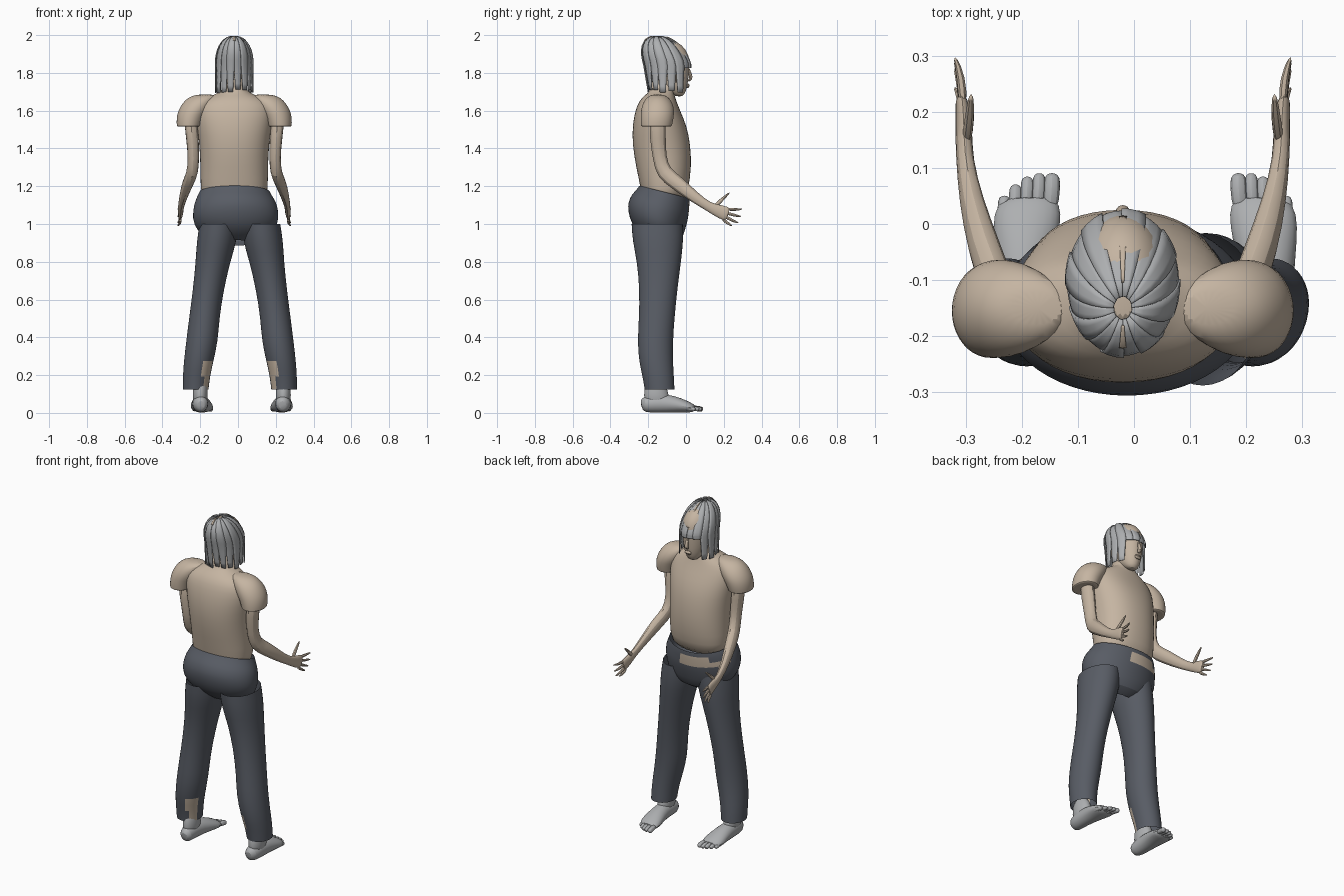
import bpy
import bmesh
import math
import random
from mathutils import Vector

random.seed(4)
cube = bpy.data.objects.get("Cube")
if cube:
    bpy.data.objects.remove(cube)


def material(name, colour):
    mat = bpy.data.materials.new(name)
    mat.use_nodes = True
    mat.diffuse_color = (*colour, 1)
    mat.node_tree.nodes["Principled BSDF"].inputs["Base Color"].default_value = (*colour, 1)
    return mat


SKIN = material("warm skin", (.56, .46, .36))
GREY = material("pale grey", (.42, .43, .44))
CLOTH = material("slate cloth", (.098, .108, .13))
BODY_AXIS, LEG_AXIS, FOOT_AXIS = -.02, .01, .02
SIDES = (("left", 1), ("right", -1))


def skin_rings(name, rings, mats, smooth=1, caps=True, rule=None):
    """Bridge rings of points into one surface."""
    bm = bmesh.new()
    loops = [[bm.verts.new(p) for p in ring] for ring in rings]
    count = len(loops[0])
    for low, high in zip(loops, loops[1:]):
        for k in range(count):
            n = (k + 1) % count
            bm.faces.new((low[k], low[n], high[n], high[k]))
    if caps:
        bm.faces.new(loops[0])
        bm.faces.new(loops[-1])
    bmesh.ops.recalc_face_normals(bm, faces=bm.faces)
    if rule:
        for face in bm.faces:
            face.material_index = int(rule(face.calc_center_median()))
    return finish(name, bm, mats, smooth)


def finish(name, bm, mats, smooth):
    mesh = bpy.data.meshes.new(name)
    bm.to_mesh(mesh)
    bm.free()
    for mat in mats:
        mesh.materials.append(mat)
    obj = bpy.data.objects.new(name, mesh)
    bpy.context.collection.objects.link(obj)
    if smooth:
        mod = obj.modifiers.new("rounding", "SUBSURF")
        mod.levels = mod.render_levels = smooth
    bpy.ops.object.select_all(action="DESELECT")
    obj.select_set(True)
    bpy.context.view_layer.objects.active = obj
    bpy.ops.object.shade_smooth_by_angle(angle=math.radians(40))
    return obj


def circle(sides, power=1):
    for k in range(sides):
        a = math.tau * k / sides
        c, s = math.cos(a), math.sin(a)
        yield math.copysign(abs(c) ** power, c), math.copysign(abs(s) ** power, s)


def loft(name, data, mats, axis=0, side=1, power=1, tilt=0, sides=20, **options):
    """Stack level rings, each given in hundredths as x low, x high, y low, y high, z."""
    rings = []
    for row in data:
        xa, xb, ya, yb, z = (v / 100 for v in row)
        rings.append([(axis + side * ((xa + xb) / 2 + c * (xb - xa) / 2),
                       (ya + yb) / 2 + s * (yb - ya) / 2,
                       z + tilt * s * (yb - ya) / 2) for c, s in circle(sides, power)])
    return skin_rings(name, rings, mats, **options)


def tube(name, data, mat, axis, side=1, sides=8, smooth=1, floor=0):
    """Sweep an oval along a path given in hundredths as x, y, z, half width, half depth."""
    path = [Vector(row[:3]) / 100 for row in data]
    rings = []
    for i, (p, row) in enumerate(zip(path, data)):
        tangent = path[min(i + 1, len(path) - 1)] - path[max(i - 1, 0)]
        across = tangent.normalized().cross(Vector((1, 0, 0))).normalized()
        ring = []
        for c, s in circle(sides):
            q = p + Vector((c * row[3] / 100, 0, 0)) + across * s * row[4] / 100
            ring.append((axis + side * q.x, q.y, max(q.z, floor)))
        rings.append(ring)
    return skin_rings(name, rings, [mat], smooth)


# Shirt body and neck
loft("shirt_body", [
    (-17, 17, -23, -1, 110), (-18, 18, -24, 1.5, 119), (-18, 18, -26.5, 3, 130),
    (-18.5, 18.5, -28.5, 2.5, 142), (-20, 20, -28.5, .5, 152), (-20.5, 20.5, -27, -3, 160),
    (-18, 18, -25, -5, 165), (-12, 12, -22, -6, 168), (-7, 7, -19.5, -6.5, 170),
    (-5, 5, -18, -5, 174), (-5, 5, -17, -5, 182)],
    [SKIN], BODY_AXIS, power=.9, sides=24)

# Head, nose and lips
loft("head", [
    (-2, 2, -5, -2, 167.5), (-4, 4, -9, -.5, 169), (-6, 6, -15, 1, 173),
    (-7.5, 7.5, -19, 1.5, 179), (-8, 8, -20, 2, 185), (-8, 8, -20, 1.5, 190),
    (-6, 6, -19, -2, 195), (-3, 3, -17, -7, 197.5)], [SKIN], BODY_AXIS)
tube("nose", [(0, 1, 183, .7, .7), (0, 2.3, 179, 1, 1), (0, 2.8, 177, 1.5, 1.1),
              (0, 1, 175.5, 1, .6)], SKIN, BODY_AXIS)
tube("lips", [(0, .6, 174.3, 2, .8), (0, 1.5, 173.2, 2.6, .9), (0, .3, 172, 1.8, .8)],
     SKIN, BODY_AXIS)


# Hair: hanging strands swept over the skull
def strand(name, phi, half, bottom, mat, scale=1.0, start=.05, stop=1.0, tip=.5):
    bm = bmesh.new()
    rows = []
    steps = 12
    for i in range(steps + 1):
        t = start + (stop - start) * i / steps
        theta = min(t / .65, 1) * math.pi / 2
        drop = max(t - .65, 0) / .35
        width = half * (1 - (1 - tip) * drop)
        row = []
        for k in (-1, -.33, .33, 1):
            a = phi + k * width
            r = scale * math.sin(theta) ** .85
            back = .025 * drop * max(-math.sin(a), 0)
            y = -.1 - .05 * math.cos(theta) + (.128 * r - back) * math.sin(a)
            z = 1.85 + .147 * scale * math.cos(theta) - drop * (1.85 - bottom)
            row.append(bm.verts.new((BODY_AXIS + .103 * r * math.cos(a), y, z)))
        rows.append(row)
    for a, b in zip(rows, rows[1:]):
        for k in range(3):
            bm.faces.new((a[k], b[k], b[k + 1], a[k + 1]))
    obj = finish(name, bm, [mat], 0)
    solid = obj.modifiers.new("thickness", "SOLIDIFY")
    solid.thickness = .005


STRANDS = 16
for i in range(STRANDS):
    phi = math.pi / 2 + math.tau * (i + .5) / STRANDS
    fringe = math.sin(phi) > .75
    bottom = 1.825 if fringe else 1.69 + random.uniform(0, .025)
    strand("hair_strand", phi, 1.12 * math.pi / STRANDS, bottom, GREY,
           1 if i % 2 else .97, tip=.9 if fringe else .6)
strand("front_parting", math.pi / 2, .07, 1.8, SKIN, 1.015, .12, .55)
strand("back_parting", -math.pi / 2, .1, 1.8, SKIN, 1.015, .08, .25)

# Sleeves, arms and hands
for label, side in SIDES:
    loft(label + "_sleeve", [
        (18, 30, -23, -8, 152), (17.5, 30.5, -24, -7.5, 151), (16, 30.7, -24, -6.5, 156),
        (13, 29.8, -24, -6, 160), (11, 27.5, -23, -7, 164), (9, 24.5, -21, -9, 167),
        (10, 20, -18, -12, 168.7)], [SKIN], BODY_AXIS, side)
    tube(label + "_arm", [
        (23.5, -15, 158, 4, 5), (22, -15, 145, 3.7, 4.6), (21.5, -14, 135, 3.2, 4),
        (22, -12, 127, 3.4, 4.6), (24.5, -5, 122, 3.4, 4.4), (27, 4, 114.5, 2.4, 3.3),
        (28.3, 12, 109, 1.6, 2.5), (28.3, 17, 107, 1.7, 3.7), (28.6, 21, 105.5, 1.4, 4.2),
        (28.8, 22.5, 105, 1, 3.6)], SKIN, BODY_AXIS, side)
    # Fingers fan out from the palm, then the thumb
    for n, (y, z) in enumerate([(30, 108), (29.5, 104), (28, 100.5), (24.5, 99)]):
        base = Vector((28.5, 21 - n * .6, 108 - n * 1.8))
        end = Vector((30, y, z))
        mid = base.lerp(end, .55) + Vector((-.6, .3, -.5))
        tube(label + "_finger", [(*base, 1, 1.1), (*mid, .9, .95), (*end, .4, .4)],
             SKIN, BODY_AXIS, side, sides=6)
    tube(label + "_thumb", [(28, 14, 108, 1.1, 1.5), (27.3, 18.5, 112.5, 1.1, 1.2),
                            (27, 23.5, 117, .5, .5)], SKIN, BODY_AXIS, side, sides=6)

# Trouser seat with a bare strip across the front of the waist
loft("trouser_seat", [
    (-9, 7, -20, -8, 90), (-19, 17, -27, -2.5, 93.5), (-24, 21.5, -30.3, -.5, 100),
    (-24, 21.5, -31, 1, 106), (-23.5, 21, -30, 1.5, 109), (-23, 20.2, -29, 1.7, 111.5),
    (-21.5, 18, -26, 2, 115), (-20.5, 17, -24.8, 1.8, 117)],
    [CLOTH, SKIN], tilt=-.25, sides=28, caps=False,
    rule=lambda c: 1.05 < c.z < 1.105 and c.y > -.09 and c.x < .04)

# Trouser legs with a torn back seam, and bare feet
for label, side in SIDES:
    loft(label + "_trouser_leg", [
        (16.5, 30.3, -22, -6, 12.5), (15.8, 30.3, -23, -6.3, 19), (14, 29.8, -25, -6.8, 27),
        (11.5, 28.5, -25.8, -6.8, 38), (10.8, 27, -25, -6, 50), (8.5, 25, -24.7, -4.5, 65),
        (5, 23.5, -26, -2.5, 80), (1.5, 23, -28.5, -1.2, 91), (1, 21.5, -29, -1.5, 100)],
        [CLOTH, SKIN], LEG_AXIS, side, caps=False,
        rule=lambda c: c.z < .25 and c.y < -.17 and .15 < abs(c.x - LEG_AXIS) < .2)
    tube(label + "_foot", [
        (21.5, -23.8, 4, 2, 2.5), (21.7, -22, 4.5, 4, 4.4), (22, -17, 5, 4.5, 5),
        (21.8, -10, 5, 4.8, 5.2), (21.3, -3, 4, 6, 4), (21, 2, 2.8, 6.4, 2.8),
        (20.5, 5, 2.2, 5, 1.8)], GREY, FOOT_AXIS, side, sides=12)
    loft(label + "_ankle", [(18, 26, -22, -8, 3), (18, 26, -22.5, -9, 9),
                            (18, 26, -21.5, -11, 18)], [GREY], FOOT_AXIS, side)
    for n, (x, y) in enumerate([(16.6, 9), (18.9, 9), (21, 8.4), (23.1, 7), (25.1, 5)]):
        r = 1.6 if n == 0 else 1.3
        tube(label + "_toe", [(x + .4, y - 7, 2.6, r, 1.5), (x, y - 2.5, 2.4, r, r),
                              (x, y - .6, 1.8, r, r), (x, y, 1.6, .6, .6)],
             GREY, FOOT_AXIS, side, sides=8)
